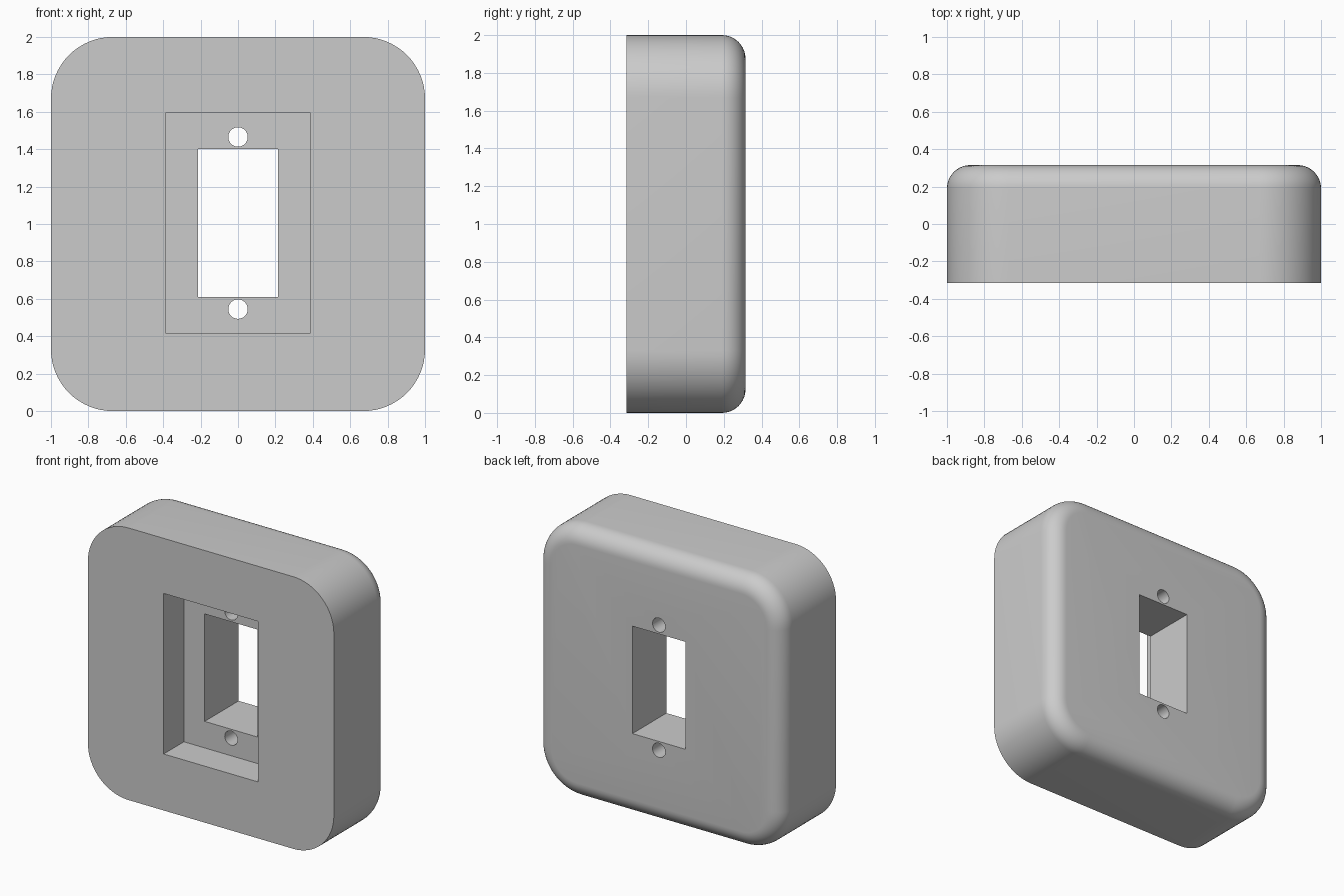
import bpy, bmesh, math
from mathutils import Matrix, Vector

default = bpy.data.objects.get("Cube")
if default:
    bpy.data.objects.remove(default, do_unlink=True)

HALF_DEPTH = 0.315
CORNER = 0.33
FILLET = 0.125
RECESS_FLOOR = -0.08

grey = bpy.data.materials.new("plain grey")
grey.use_nodes = True
colour = (0.6, 0.6, 0.6, 1)
grey.diffuse_color = colour
grey.node_tree.nodes["Principled BSDF"].inputs["Base Color"].default_value = colour


def add_object(name, bm):
    mesh = bpy.data.meshes.new(name)
    bmesh.ops.recalc_face_normals(bm, faces=bm.faces)
    bm.to_mesh(mesh)
    bm.free()
    mesh.materials.append(grey)
    obj = bpy.data.objects.new(name, mesh)
    bpy.context.collection.objects.link(obj)
    return obj


def box(bm, size, centre):
    matrix = Matrix.Translation(centre) @ Matrix.Diagonal((*size, 1))
    return bmesh.ops.create_cube(bm, size=1, matrix=matrix)


def cutter(name, bm):
    obj = add_object(name, bm)
    obj.hide_render = True
    obj.hide_viewport = False
    return obj


# Plate body: rounded corners, then a fillet around the back rim
bm = bmesh.new()
box(bm, (2, 2 * HALF_DEPTH, 2), (0, 0, 1))
depth_edges = [e for e in bm.edges
               if abs(e.verts[0].co.y - e.verts[1].co.y) > HALF_DEPTH]
bmesh.ops.bevel(bm, geom=depth_edges, offset=CORNER, segments=16,
                profile=0.5, affect='EDGES')
rim = [e for e in bm.edges
       if all(v.co.y > HALF_DEPTH - 0.001 for v in e.verts)]
bmesh.ops.bevel(bm, geom=rim, offset=FILLET, segments=10,
                profile=0.5, affect='EDGES')
body = add_object("wall_plate", bm)

# Front recess, from the open front to the recess floor
bm = bmesh.new()
front = -HALF_DEPTH - 0.2
box(bm, (0.768, RECESS_FLOOR - front, 1.18),
    (0, (RECESS_FLOOR + front) / 2, 1.005))
cutters = [cutter("recess_cutter", bm)]

# Central window through the plate
bm = bmesh.new()
box(bm, (0.43, 1.2, 0.79), (0, 0, 1.005))
cutters.append(cutter("window_cutter", bm))

# Screw holes above and below the window
for name, z in (("upper", 1.465), ("lower", 0.545)):
    bm = bmesh.new()
    matrix = Matrix.Translation((0, 0, z)) @ Matrix.Rotation(math.pi / 2, 4, 'X')
    bmesh.ops.create_cone(bm, cap_ends=True, segments=32, radius1=0.052,
                          radius2=0.052, depth=1.2, matrix=matrix)
    cutters.append(cutter(name + "_screw_hole_cutter", bm))

# Cut the openings, then discard the cutters
bpy.context.view_layer.objects.active = body
body.select_set(True)
for tool in cutters:
    mod = body.modifiers.new(tool.name, 'BOOLEAN')
    mod.operation = 'DIFFERENCE'
    mod.solver = 'EXACT'
    mod.object = tool
    bpy.ops.object.modifier_apply(modifier=mod.name)
    bpy.data.objects.remove(tool, do_unlink=True)

bpy.ops.object.shade_smooth_by_angle(angle=math.radians(30))
